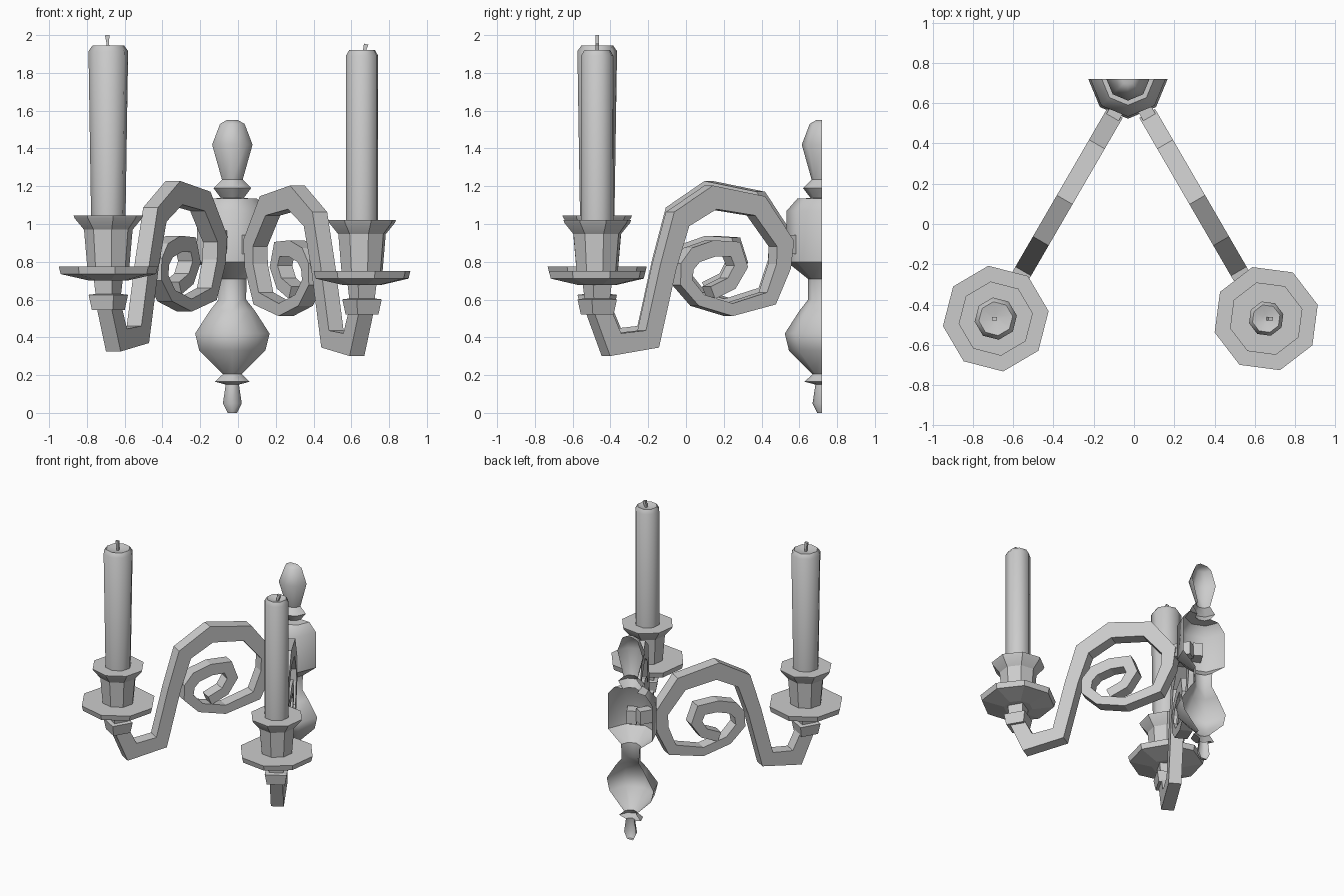
import bpy, bmesh, math
from mathutils import Vector

cube = bpy.data.objects.get("Cube")
if cube:
    bpy.data.objects.remove(cube, do_unlink=True)

grey = bpy.data.materials.new("plain_grey")
grey.use_nodes = True
COLOUR = (0.6, 0.6, 0.6, 1)
grey.diffuse_color = COLOUR
grey.node_tree.nodes["Principled BSDF"].inputs["Base Color"].default_value = COLOUR


def finish(name, bm, smooth=0):
    mesh = bpy.data.meshes.new(name)
    bm.to_mesh(mesh)
    bm.free()
    mesh.materials.append(grey)
    obj = bpy.data.objects.new(name, mesh)
    bpy.context.collection.objects.link(obj)
    if smooth:
        bpy.ops.object.select_all(action='DESELECT')
        obj.select_set(True)
        bpy.context.view_layer.objects.active = obj
        bpy.ops.object.shade_smooth_by_angle(angle=math.radians(smooth))
    return obj


def lathe(name, centre, profile, sides=8, turn=0, half=False, smooth=0):
    """Spin (radius, height) pairs, fully or as an open-backed half."""
    bm = bmesh.new()
    count = sides // 2 + 1 if half else sides
    rings = []
    for r, z in profile:
        angles = [math.radians(turn) + math.tau * i / sides for i in range(count)]
        rings.append([bm.verts.new((centre[0] + r * math.cos(a),
                                    centre[1] + r * math.sin(a), z)) for a in angles])
    for low, high in zip(rings, rings[1:]):
        for i in range(count - 1 if half else count):
            j = (i + 1) % count
            bm.faces.new((low[i], low[j], high[j], high[i]))
    bm.faces.new(rings[0][::-1])
    bm.faces.new(rings[-1])
    return finish(name, bm, smooth)


def sweep(name, path, normal, depth):
    """Rectangular bar along (point, thickness) pairs lying in one vertical plane."""
    bm = bmesh.new()
    rings = []
    for i, (p, thick) in enumerate(path):
        ahead = path[min(i + 1, len(path) - 1)][0] - p
        behind = p - path[max(i - 1, 0)][0]
        tangent = (ahead.normalized() + behind.normalized()).normalized()
        side = normal.cross(tangent)
        bend = max(0.75, tangent.dot((ahead if ahead.length else behind).normalized()))
        a, b = side * thick / 2 / bend, normal * depth / 2
        rings.append([bm.verts.new(p + v) for v in (a + b, a - b, -a - b, -a + b)])
    for one, two in zip(rings, rings[1:]):
        for i in range(4):
            j = (i + 1) % 4
            bm.faces.new((one[i], one[j], two[j], two[i]))
    bm.faces.new(rings[0][::-1])
    bm.faces.new(rings[-1])
    bmesh.ops.recalc_face_normals(bm, faces=bm.faces)
    return finish(name, bm)


# Turned wall post, a hollow half with an open back
post = [(.025, 0), (.05, .05), (.035, .15), (.092, .165), (.05, .205), (.175, .33),
        (.197, .42), (.12, .54), (.073, .6), (.075, .71), (.187, .8), (.187, 1.07),
        (.13, 1.135), (.06, 1.137), (.1, 1.19), (.055, 1.235), (.107, 1.42), (.065, 1.53), (.03, 1.55)]
lathe("wall_post", (-.03, .72), post, turn=180, half=True, smooth=46)

# Scroll arm: (depth, height, thickness), from the candle foot to the inner curl
scroll = [(-.47, .58, .1), (-.395, .385, .11), (-.2, .415, .1), (-.115, .8, .1),
          (-.045, 1.05, .11), (.13, 1.165, .12), (.37, 1.12, .11), (.505, .92, .1),
          (.495, .8, .09), (.43, .63, .075), (.225, .57, .065), (.06, .62, .065),
          (-.02, .715, .07), (-.015, .8, .08), (.03, .86, .085), (.13, .895, .085),
          (.24, .89, .08), (.27, .8, .075), (.22, .71, .07), (.12, .66, .07)]
SLOPE = .58


def build_side(label, side, drop, turn, foot_r, tip_r, lean):
    def on_arm(y, z):
        return Vector((-.015 + side * (.08 + (.55 - y) * SLOPE), y, z - drop))

    normal = Vector((1, side * SLOPE, 0)).normalized()
    sweep(label + "_scroll_arm", [(on_arm(y, z), t) for y, z, t in scroll], normal, .09)
    sweep(label + "_wall_stub", [(on_arm(y, .915), .1) for y in (.5, .64)], normal, .07)

    foot = on_arm(-.47, 0)
    spin = side * 30
    # Square collar under the dish
    lathe(label + "_collar", foot, [(.09, .545 - drop), (.108, .625 - drop), (.07, .63 - drop),
                                    (.08, .71 - drop)], sides=4, turn=45 + spin)
    # Drip dish
    lathe(label + "_drip_dish", foot, [(.1, .7 - drop), (.255, .735 - drop), (.265, .775 - drop)],
          turn=turn)
    # Flared candle cup
    lathe(label + "_candle_cup", foot, [(.112, .765 - drop), (.13, .97 - drop), (.18, 1.03 - drop),
                                        (.186, 1.045 - drop)], turn=turn, smooth=30)
    # Candle with a worn top edge
    lathe(label + "_candle", foot, [(foot_r, 1.03 - drop), (tip_r, 1.915 - drop),
                                    (tip_r * .8, 1.945 - drop), (.02, 1.93 - drop)],
          turn=turn, smooth=46)
    # Bent wick
    tip = foot + Vector((lean, 0, 2 - drop))
    base = foot + Vector((0, 0, 1.92 - drop))
    sweep(label + "_wick", [(base, .014), (base.lerp(tip, .5), .014), (tip, .024)],
          Vector((0, 1, 0)), .018)


build_side("left", 1, .024, 15, .088, .088, .022)
build_side("right", -1, 0, 8, .092, .106, -.006)
